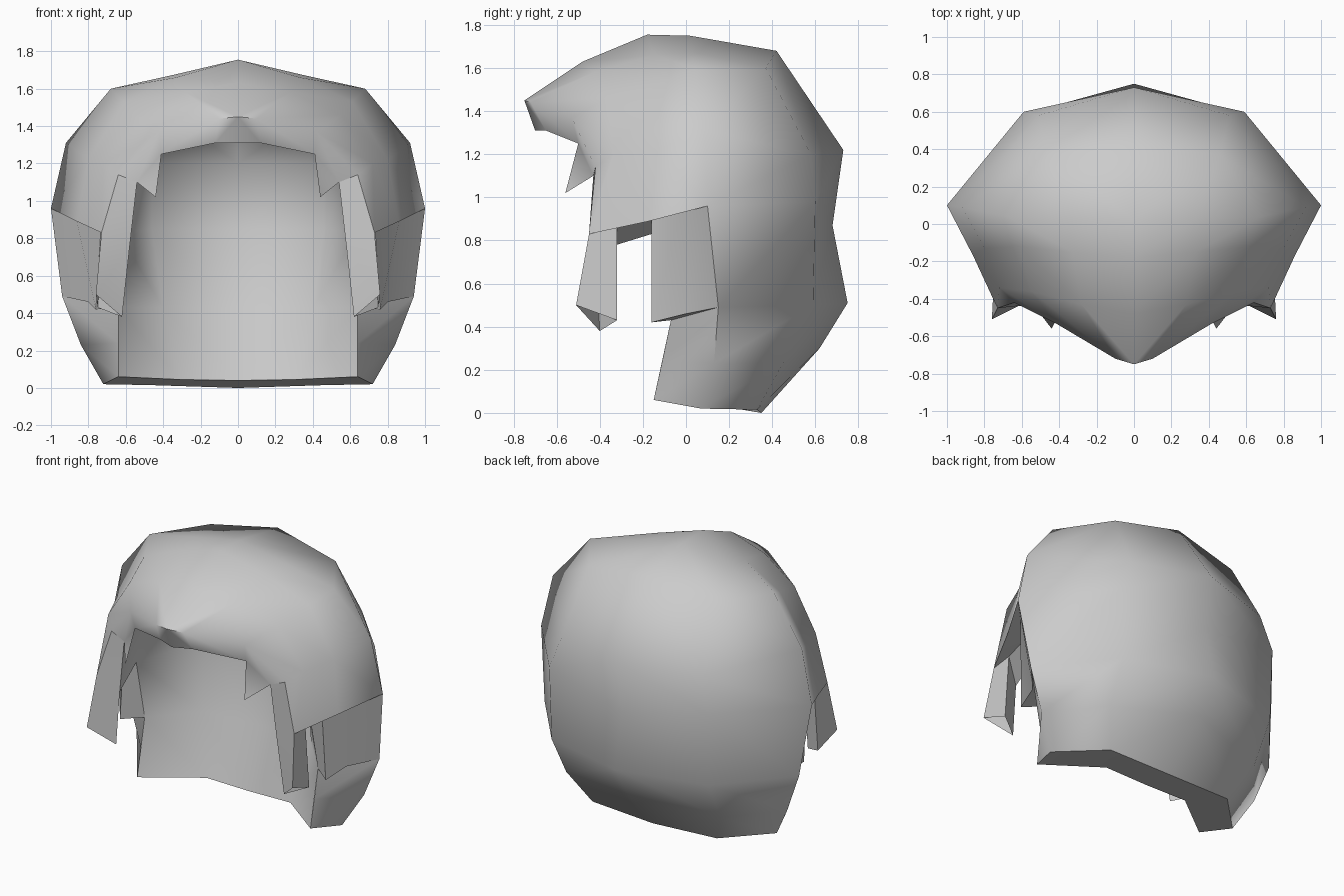
import bpy, bmesh, math

if "Cube" in bpy.data.objects:
    bpy.data.objects.remove(bpy.data.objects["Cube"])

mat = bpy.data.materials.new("plain_grey")
mat.diffuse_color = (0.6, 0.6, 0.6, 1)
mat.use_nodes = True
mat.node_tree.nodes["Principled BSDF"].inputs["Base Color"].default_value = mat.diffuse_color


def build(name, strips, angle, outward=1):
    """Loft each strip of matching point rows, weld the seams, mirror in x."""
    bm = bmesh.new()
    cache = {}

    def vert(p):
        if p not in cache:
            cache[p] = bm.verts.new(p)
        return cache[p]

    for rows in strips:
        for a, b in zip(rows, rows[1:]):
            for i in range(len(a) - 1):
                pts = list(dict.fromkeys((a[i], a[i + 1], b[i + 1], b[i])))
                if len(pts) > 2:
                    bm.faces.new([vert(p) for p in pts])
    bmesh.ops.recalc_face_normals(bm, faces=bm.faces)
    # turn the open sheet away from (or towards) the head centre
    total = sum((f.calc_center_median().x * f.normal.x +
                 f.calc_center_median().y * f.normal.y) * f.calc_area() for f in bm.faces)
    if total * outward < 0:
        bmesh.ops.reverse_faces(bm, faces=bm.faces)
    me = bpy.data.meshes.new(name)
    bm.to_mesh(me)
    bm.free()
    me.materials.append(mat)
    ob = bpy.data.objects.new(name, me)
    bpy.context.collection.objects.link(ob)
    m = ob.modifiers.new("mirror", 'MIRROR')
    m.use_clip = True
    bpy.ops.object.select_all(action='DESELECT')
    ob.select_set(True)
    bpy.context.view_layer.objects.active = ob
    bpy.ops.object.shade_smooth_by_angle(angle=math.radians(angle))


# cap: arcs from the crown down to the temple, front to back
brow = [(0, -.75, 1.45), (.10, -.72, 1.44), (.42, -.53, 1.37), (.64, -.42, 1.14), (.73, -.45, .83)]
fore = [(0, -.48, 1.63), (.28, -.43, 1.58), (.55, -.36, 1.46), (.72, -.34, 1.2), (.73, -.45, .83)]
crown = [(0, -.18, 1.755), (.33, -.15, 1.66), (.61, -.12, 1.53), (.80, -.13, 1.22), (.86, -.17, .89)]
mid = [(0, .02, 1.75), (.34, .03, 1.675), (.68, .04, 1.60), (.92, .09, 1.31), (1, .10, .96)]
rear_c, rear_e = (0, .42, 1.68), (.46, .37, 1.60)

# back: rows from the centre line, over the back corner, to the side
b1 = [(0, .73, 1.22), (.51, .58, 1.20), mid[3]]
b2 = [(0, .68, .87), (.59, .60, .98), mid[4]]
b3 = [(0, .75, .51), (.58, .59, .50), (.94, .15, .49)]
b4 = [(0, .62, .30), (.57, .45, .23), (.84, .13, .23)]
b5 = [(0, .35, 0), (.46, .33, .015), (.72, .07, .02)]
neck = [(.64, -.07, .43), (.64, -.11, .24), (.64, -.15, .06)]
lower = [b3 + neck[:1], b4 + neck[1:2], b5 + neck[2:]]

# fringe edge with the pointed lock at the temple
edge = [(0, -.70, 1.31), (.12, -.65, 1.31), (.41, -.50, 1.25)]
tip, inner = (.44, -.56, 1.02), (.54, -.43, 1.10)
fringe = [brow[:3], edge]
lock = [[brow[2], brow[3]], [edge[2], inner], [tip, tip]]

build("hair_shell", [
    [brow, fore, crown, mid],
    [mid[:3], [rear_c, rear_e, rear_e]],
    [[rear_c, rear_e, mid[2]], b1],
    [b1, b2, b3], lower, fringe, lock], 75)

# lining: inner wall from the nape up and over to the fringe
ear_in = (.64, -.16, .83)
burn_in = (.58, -.42, .75)
n0 = [(0, .11, .04), (.31, .11, .045), neck[2]]
n1 = [(0, .24, .43), (.40, .20, .43), neck[0]]
n2 = [(0, .38, .85), (.46, .30, .85), ear_in, burn_in]
n3 = [(0, .36, 1.2), (.46, .28, 1.2), (.62, -.10, 1.15), inner]
n4 = [(0, .10, 1.50), (.35, .08, 1.45), (.46, -.15, 1.37), edge[2]]
n5 = [edge[0], edge[1], edge[2], edge[2]]
build("inner_lining", [[n0, n1, n2[:3]], [n2, n3, n4, n5]], 60, -1)

# wide turned-in lip along the nape
build("nape_lip", [[lower[2], n0 + neck[2:]]], 30)

# sideburn in front of the ear gap
out = [brow[3], brow[4], (.76, -.51, .50)]
inn = [inner, burn_in, (.62, -.40, .38)]
back = [(.72, -.32, .86), (.75, -.32, .43)]
build("sideburn", [[inn, out], [out[1:], back], [back, inn[1:]]], 40)

# ledge over the ear gap, recessed ear panel, its front flange and the step below
ear_top, ear_low = (.73, -.16, .90), (.76, -.16, .42)
top_mid, low_mid = (.87, -.03, .93), (.80, .0, .46)
build("ear_recess", [
    [[brow[4], crown[4], mid[4]], [back[0], ear_top, top_mid]],
    [[back[0], ear_top], [burn_in, ear_in]],
    [[mid[4], top_mid, ear_top], [b3[2], low_mid, ear_low]],
    [[ear_top, ear_low], [ear_in, neck[0]]],
    [[b3[2], low_mid, ear_low], [neck[0], neck[0], neck[0]]]], 30)
